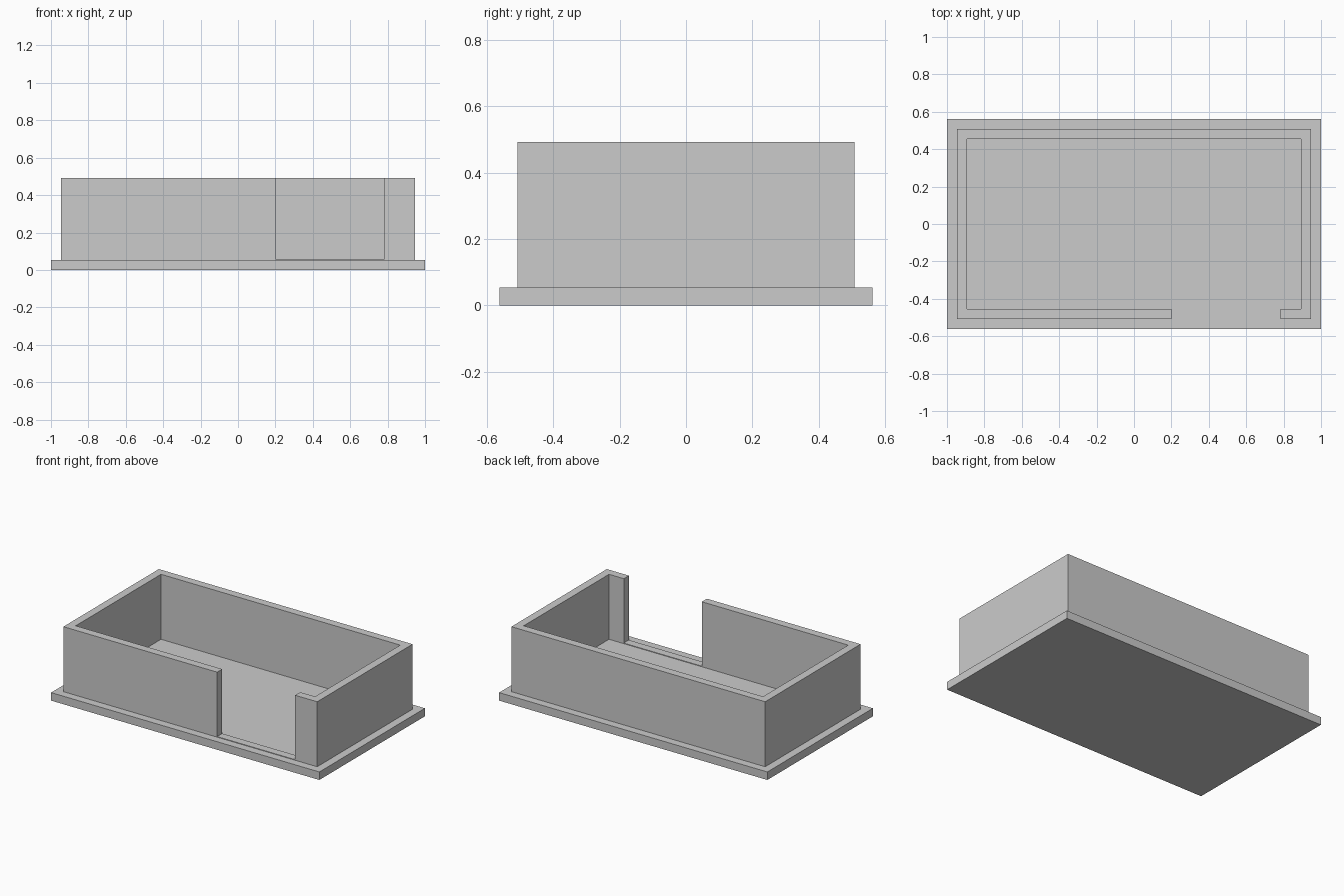
import bpy
import bmesh

default = bpy.data.objects.get("Cube")
if default:
    bpy.data.objects.remove(default, do_unlink=True)

# Overall sizes
HALF_X, HALF_Y = 1.0, 0.562
T = 0.054                     # slab thickness, ledge width and wall thickness
TOP = 0.492
SILL = 0.004                  # low strip of wall left in the doorway
DOOR_LEFT, DOOR_RIGHT = 0.20, 0.782

grey = bpy.data.materials.new("plain grey")
grey.use_nodes = True
grey.diffuse_color = (0.6, 0.6, 0.6, 1)
grey.node_tree.nodes["Principled BSDF"].inputs["Base Color"].default_value = (0.6, 0.6, 0.6, 1)


def make_prism(name, outline, z0, z1):
    """Extrude a flat outline from z0 up to z1."""
    bm = bmesh.new()
    base = bm.faces.new([bm.verts.new((x, y, z0)) for x, y in outline])
    ext = bmesh.ops.extrude_face_region(bm, geom=[base], use_keep_orig=True)
    verts = [v for v in ext["geom"] if isinstance(v, bmesh.types.BMVert)]
    bmesh.ops.translate(bm, verts=verts, vec=(0, 0, z1 - z0))
    bmesh.ops.recalc_face_normals(bm, faces=bm.faces)
    mesh = bpy.data.meshes.new(name)
    bm.to_mesh(mesh)
    bm.free()
    mesh.materials.append(grey)
    obj = bpy.data.objects.new(name, mesh)
    bpy.context.collection.objects.link(obj)
    return obj


def rectangle(x0, x1, y0, y1):
    return [(x0, y0), (x1, y0), (x1, y1), (x0, y1)]


# Base slab
make_prism("base_slab", rectangle(-HALF_X, HALF_X, -HALF_Y, HALF_Y), 0, T)

# Walls: one continuous run around the room, open at the doorway
ox, oy = HALF_X - T, HALF_Y - T
ix, iy = ox - T, oy - T
walls = [(DOOR_LEFT, -oy), (-ox, -oy), (-ox, oy), (ox, oy), (ox, -oy), (DOOR_RIGHT, -oy),
         (DOOR_RIGHT, -iy), (ix, -iy), (ix, iy), (-ix, iy), (-ix, -iy), (DOOR_LEFT, -iy)]
make_prism("walls", walls, T, TOP)

# Door sill
make_prism("door_sill", rectangle(DOOR_LEFT, DOOR_RIGHT, -oy, -iy), T, T + SILL)
